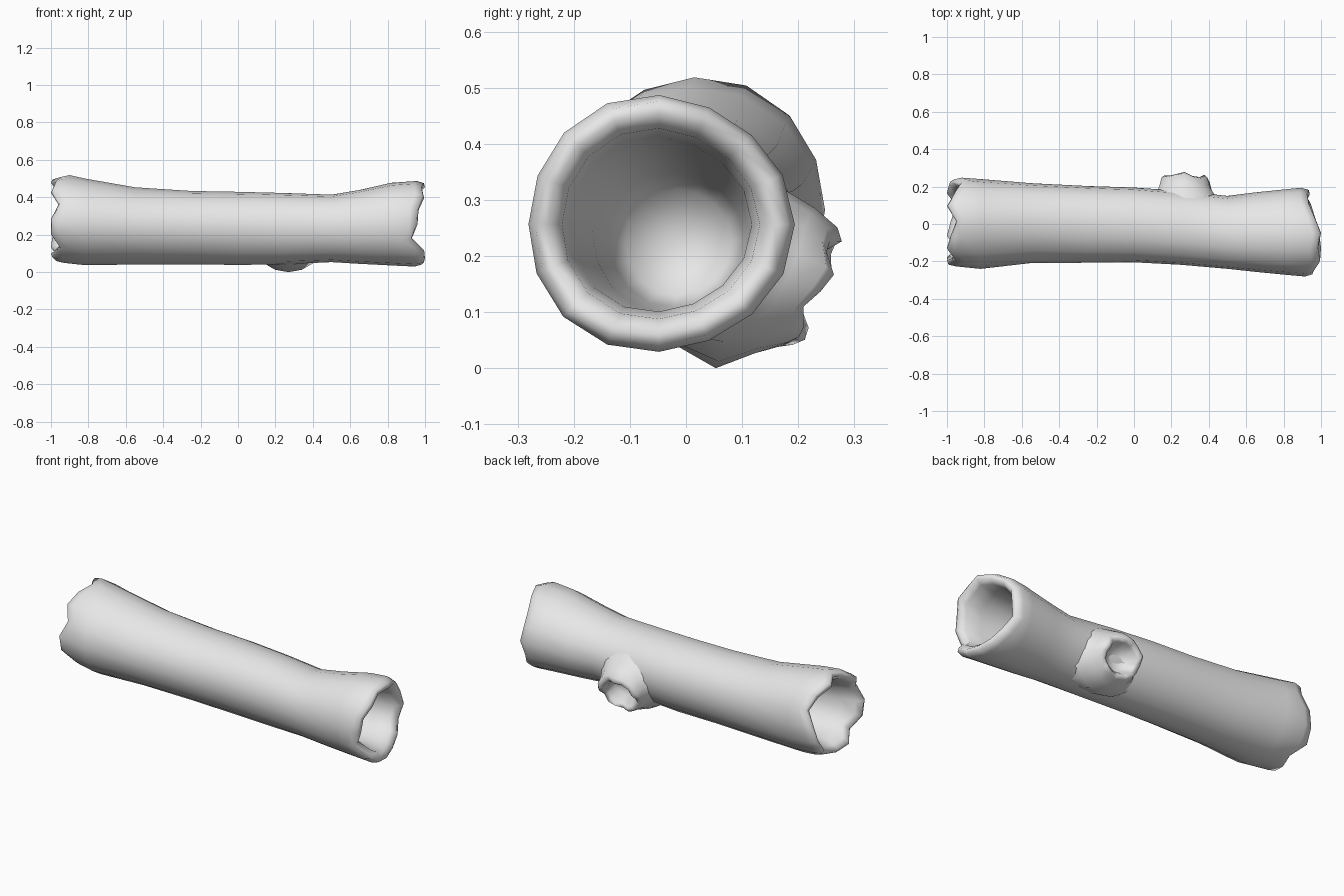
import bpy, bmesh, math
from mathutils import Vector

cube = bpy.data.objects.get("Cube")
if cube:
    bpy.data.objects.remove(cube)

wood = bpy.data.materials.new("pale_grey_wood")
wood.use_nodes = True
colour = (0.8, 0.8, 0.8, 1)
wood.diffuse_color = colour
wood.node_tree.nodes["Principled BSDF"].inputs["Base Color"].default_value = colour

SIDES = 16


def loft(name, rings, cap_start, cap_end):
    """Skin a list of point rings, closing an end with a fan to a point."""
    bm = bmesh.new()
    loops = [[bm.verts.new(p) for p in ring] for ring in rings]
    for a, b in zip(loops, loops[1:]):
        for i in range(SIDES):
            j = (i + 1) % SIDES
            bm.faces.new((a[i], a[j], b[j], b[i]))
    for loop, tip in ((loops[0], cap_start), (loops[-1], cap_end)):
        if tip is not None:
            centre = bm.verts.new(tip)
            for i in range(SIDES):
                bm.faces.new((loop[i], loop[(i + 1) % SIDES], centre))
    bmesh.ops.recalc_face_normals(bm, faces=bm.faces)
    mesh = bpy.data.meshes.new(name)
    bm.to_mesh(mesh)
    bm.free()
    mesh.materials.append(wood)
    obj = bpy.data.objects.new(name, mesh)
    bpy.context.collection.objects.link(obj)
    bpy.ops.object.select_all(action='DESELECT')
    obj.select_set(True)
    bpy.context.view_layer.objects.active = obj
    bpy.ops.object.shade_smooth_by_angle(angle=math.radians(85))


def log_ring(xs, y0, y1, z0, z1, scale=1.0):
    """Slightly lumpy ellipse across the log; xs gives x for each side."""
    ring = []
    for k, x in enumerate(xs):
        a = math.tau * k / SIDES
        r = scale * (1 + 0.02 * math.sin(3 * a + x * 2))
        ring.append((x, (y0 + y1) / 2 + r * (y1 - y0) / 2 * math.cos(a),
                     (z0 + z1) / 2 + r * (z1 - z0) / 2 * math.sin(a)))
    return ring


# Broken rims: x of each side, starting at the back and going over the top
left_rim = [-.97, -.93, -.96, -1, -.95, -.98, -1, -.96,
            -1, -1, -.955, -1, -.98, -.95, -1, -.99]
right_rim = [.94, .93, .94, .97, 1, .985, .995, .965,
             .96, .93, .995, 1, .99, .97, .95, .92]


def rim_ring(rim, inset, extents, scale):
    return log_ring([x - math.copysign(inset, x) for x in rim], *extents, scale)


def flat(x):
    return [x] * SIDES


# Log: left hollow, left rim, trunk, right rim, right hollow
left_end = (-.22, .25, .05, .515)
right_end = (-.283, .187, .03, .483)
rings = [
    log_ring(flat(-.38), -.09, .11, .15, .35),
    log_ring(flat(-.46), -.12, .14, .12, .38),
    log_ring(flat(-.68), -.135, .16, .12, .42),
    rim_ring(left_rim, .12, left_end, .7),
    rim_ring(left_rim, .035, left_end, .78),
    rim_ring(left_rim, 0, left_end, .88),
    rim_ring(left_rim, .008, left_end, .97),
    rim_ring(left_rim, .05, left_end, 1.01),
    log_ring(flat(-.82), -.235, .245, .037, .5),
    log_ring(flat(-.55), -.205, .222, .042, .455),
    log_ring(flat(-.25), -.205, .205, .045, .437),
    log_ring(flat(0), -.205, .195, .042, .433),
    log_ring(flat(.25), -.22, .175, .045, .426),
    log_ring(flat(.5), -.243, .147, .055, .416),
    log_ring(flat(.65), -.26, .165, .045, .44),
    log_ring(flat(.82), -.277, .182, .035, .477),
    rim_ring(right_rim, .045, right_end, 1.01),
    rim_ring(right_rim, .006, right_end, .96),
    rim_ring(right_rim, 0, right_end, .86),
    rim_ring(right_rim, .03, right_end, .75),
    rim_ring(right_rim, .12, right_end, .69),
    log_ring(flat(.68), -.17, .11, .1, .39),
    log_ring(flat(.46), -.14, .1, .11, .35),
    log_ring(flat(.38), -.11, .08, .13, .32),
]
loft("hollow_log", rings, (-.35, .01, .25), (.35, -.015, .225))

# Broken branch stub at the back, leaning downwards
axis = Vector((0, .93, -.37))
up = Vector((0, .37, .93))
base = Vector((.27, .07, .2))


def root_ring():
    """Outline of the stub wrapped just under the surface of the log."""
    ring = []
    for k in range(SIDES):
        a = math.tau * k / SIDES
        phi = math.radians(-30 + 78 * math.sin(a))
        x = .27 + .21 * math.cos(a)
        ring.append((x, .015 - .13 * x + .172 * math.cos(phi),
                     .236 + .172 * math.sin(phi)))
    return ring


def stub_ring(t, rx, ru, shift, jag=0.0):
    ring = []
    for k in range(SIDES):
        a = math.tau * k / SIDES
        out = t + jag * (math.sin(5 * a) + .6 * math.sin(3 * a + 1))
        r = 1 + 1.5 * jag * math.cos(7 * a)
        ring.append(base + axis * out + up * (shift + ru * r * math.sin(a))
                    + Vector((rx * r * math.cos(a), 0, 0)))
    return ring


stub = [
    root_ring(),
    stub_ring(.058, .185, .17, -.022),
    stub_ring(.115, .145, .14, -.002, .004),
    stub_ring(.16, .132, .116, .005, .01),
    stub_ring(.175, .115, .097, .004, .012),
    stub_ring(.16, .092, .08, 0, .01),
    stub_ring(.1, .075, .063, 0),
]
loft("branch_stub", stub, None, base + axis * .085)
